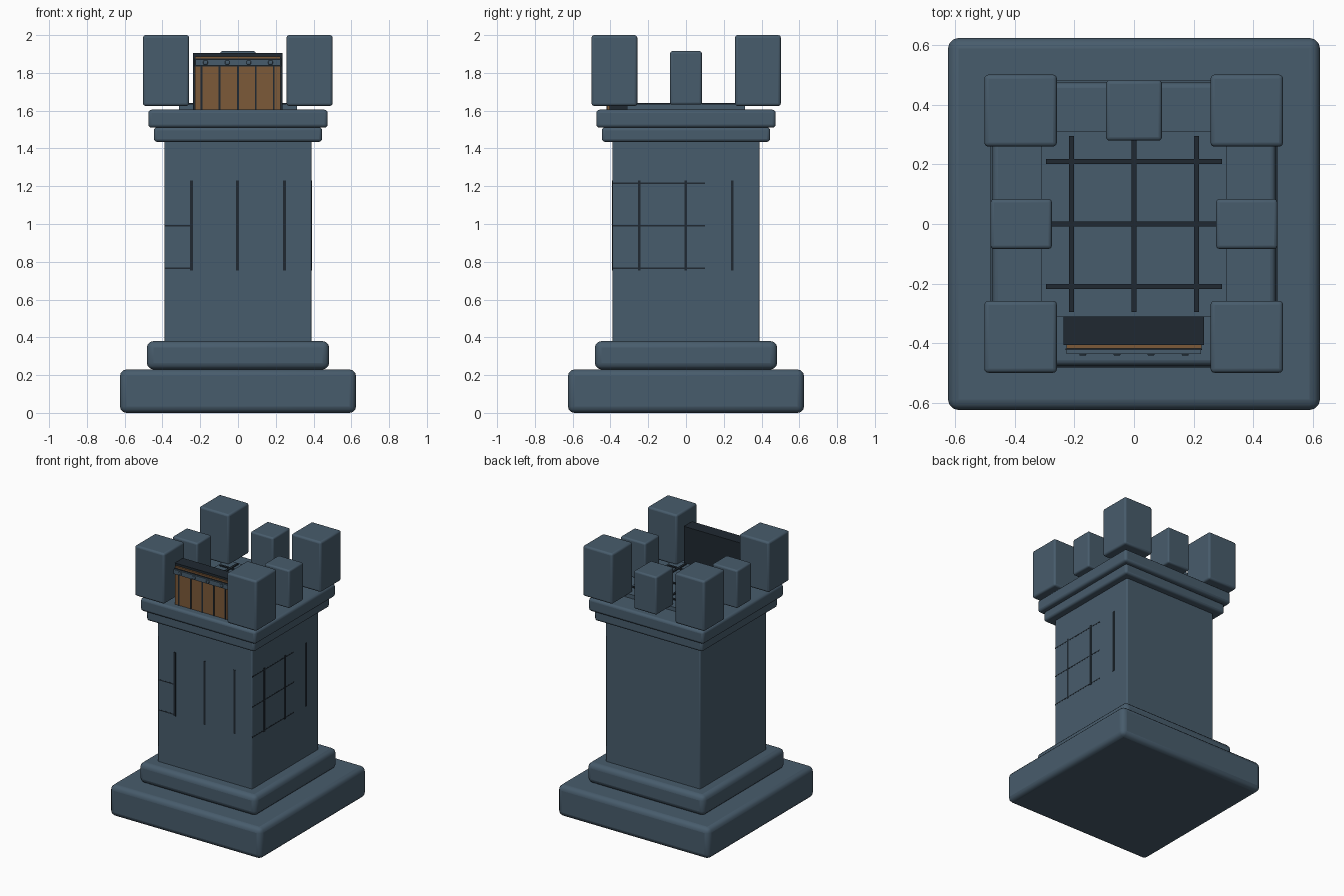
import bpy

if "Cube" in bpy.data.objects:
    bpy.data.objects.remove(bpy.data.objects["Cube"])


def colour(name, rgb):
    m = bpy.data.materials.new(name)
    m.diffuse_color = (*rgb, 1)
    m.use_nodes = True
    m.node_tree.nodes["Principled BSDF"].inputs["Base Color"].default_value = m.diffuse_color
    return m


STONE = colour("slate_stone", (0.064, 0.107, 0.15))
DARK = colour("dark_mortar", (0.014, 0.022, 0.031))
WOOD = colour("brown_wood", (0.2, 0.1, 0.04))


def box(name, x, y, z, mat, bevel=0.0, segments=3):
    """Box from (min, max) ranges, optionally with rounded edges."""
    bpy.ops.mesh.primitive_cube_add(
        size=1, location=[(a + b) / 2 for a, b in (x, y, z)])
    ob = bpy.context.object
    ob.name = name
    ob.scale = [b - a for a, b in (x, y, z)]
    bpy.ops.object.transform_apply(location=False, rotation=False, scale=True)
    ob.data.materials.append(mat)
    if bevel:
        mod = ob.modifiers.new("rounded_edges", 'BEVEL')
        mod.width = bevel
        mod.segments = segments
        bpy.ops.object.shade_smooth_by_angle()
    return ob


def around(c, h):
    return (c - h, c + h)


# Stacked square tiers of the tower
for name, half, z0, z1, bevel in (
        ("foundation", 0.625, 0.0, 0.23, 0.035),
        ("plinth", 0.483, 0.23, 0.38, 0.035),
        ("shaft", 0.39, 0.37, 1.445, 0.01),
        ("lower_cornice", 0.445, 1.435, 1.512, 0.016),
        ("upper_cornice", 0.475, 1.51, 1.605, 0.018)):
    box(name, (-half, half), (-half, half), (z0, z1), STONE, bevel)

# Roof deck and its dark grid
box("roof_deck", (-0.312, 0.312), (-0.312, 0.312), (1.60, 1.634), STONE)
for c in (-0.21, 0, 0.21):
    box("deck_joint_long", around(c, 0.008), (-0.295, 0.295), (1.63, 1.641), DARK)
    box("deck_joint_cross", (-0.295, 0.295), around(c, 0.008), (1.63, 1.641), DARK)

# Corner turrets
for sx in (-0.381, 0.379):
    for sy in (-0.379, 0.381):
        box("corner_turret", around(sx, 0.122), around(sy, 0.121),
            (1.625, 2.0), STONE, 0.014)

# Middle merlons on the back and the two sides
box("back_merlon", around(0, 0.094), (0.28, 0.483), (1.632, 1.915), STONE, 0.012)
for s in (-1, 1):
    box("side_merlon", around(s * 0.379, 0.103), around(0, 0.084),
        (1.632, 1.915), STONE, 0.012)

# Slits on the front and right of the shaft
for c in (-0.247, -0.002, 0.245):
    box("front_slit", around(c, 0.008), (-0.393, -0.387), (0.755, 1.23), DARK)
    box("right_slit", (0.387, 0.393), around(c, 0.007), (0.755, 1.23), DARK)

# Fine horizontal mortar joints near the front corners
for z in (0.765, 0.99, 1.215):
    box("right_joint", (0.387, 0.391), (-0.388, 0.1), around(z, 0.004), DARK)
for z in (0.765, 0.99):
    box("front_joint", (-0.388, -0.25), (-0.391, -0.387), around(z, 0.004), DARK)

# Wooden gate with dark backing
box("gate_backing", (-0.237, 0.235), (-0.406, -0.31), (1.602, 1.905), DARK)
box("gate_planks", (-0.227, 0.226), (-0.419, -0.404), (1.602, 1.888), WOOD)
for c in (-0.193, -0.097, 0, 0.094, 0.189):
    box("plank_seam", around(c, 0.005), (-0.422, -0.418), (1.602, 1.84), DARK)

# Metal band across the gate, with a thin outline and rivets
box("band_edge", (-0.23, 0.229), (-0.424, -0.418), (1.834, 1.876), DARK)
box("gate_band", (-0.226, 0.225), (-0.436, -0.422), (1.838, 1.872), STONE)
for c in (-0.172, -0.057, 0.057, 0.172):
    box("band_rivet", around(c, 0.012), (-0.442, -0.434), (1.845, 1.865), STONE, 0.004, 2)
